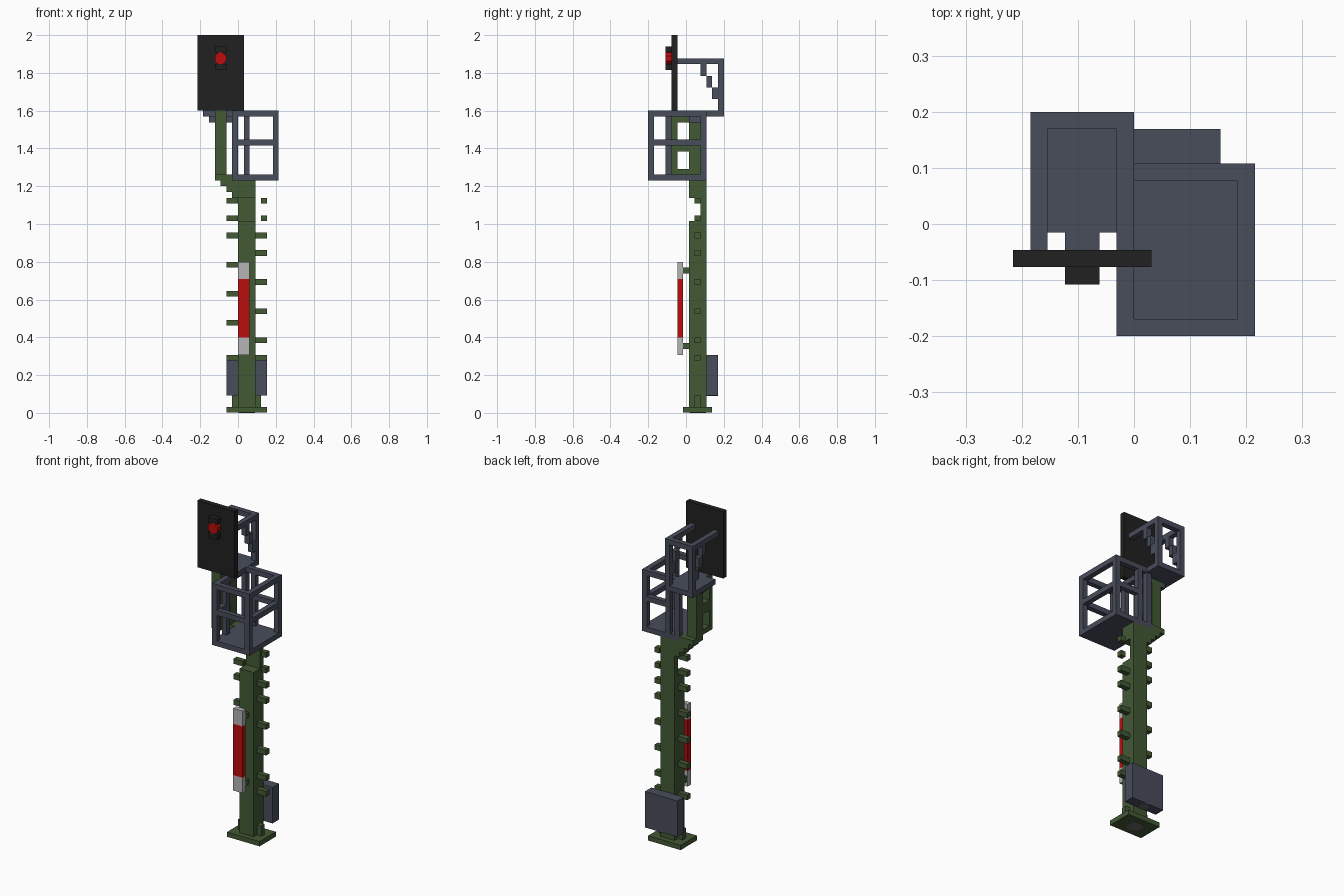
import bpy, bmesh, math
from mathutils import Matrix, Vector

if "Cube" in bpy.data.objects:
    bpy.data.objects.remove(bpy.data.objects["Cube"], do_unlink=True)

U = 2 / 65  # grid unit: the whole signal mast is 65 units tall


def material(name, rgb):
    m = bpy.data.materials.new(name)
    m.use_nodes = True
    m.diffuse_color = (*rgb, 1)
    bsdf = next(n for n in m.node_tree.nodes if n.type == 'BSDF_PRINCIPLED')
    bsdf.inputs["Base Color"].default_value = (*rgb, 1)
    return m


GREEN = material("mast green", (0.055, 0.100, 0.036))
STEEL = material("blue grey steel", (0.064, 0.074, 0.105))
BLACK = material("board black", (0.015, 0.015, 0.015))
RED = material("signal red", (0.50, 0.004, 0.004))
WHITE = material("pale grey", (0.46, 0.46, 0.46))
CABLE = material("cable grey", (0.13, 0.13, 0.13))


def finish(name, bm, mat):
    me = bpy.data.meshes.new(name)
    bm.to_mesh(me)
    bm.free()
    me.materials.append(mat)
    ob = bpy.data.objects.new(name, me)
    bpy.context.collection.objects.link(ob)
    return ob


def boxes(name, mat, *spans):
    """One object from boxes given as (x0, x1, y0, y1, z0, z1) in grid units."""
    bm = bmesh.new()
    for x0, x1, y0, y1, z0, z1 in spans:
        size = Matrix.Diagonal(((x1 - x0) * U, (y1 - y0) * U, (z1 - z0) * U, 1))
        mid = Vector((x0 + x1, y0 + y1, z0 + z1)) * U / 2
        bmesh.ops.create_cube(bm, size=1, matrix=Matrix.Translation(mid) @ size)
    return finish(name, bm, mat)


def prism(name, mat, centre, radius, depth, sides, rot):
    bm = bmesh.new()
    bmesh.ops.create_cone(bm, cap_ends=True, segments=sides, radius1=radius * U,
                          radius2=radius * U, depth=depth * U,
                          matrix=Matrix.Translation(Vector(centre) * U) @ rot)
    return finish(name, bm, mat)


# Foot and mast, with the front notch near the top
boxes("base_plate", GREEN, (-2, 5, -.5, 4.5, .06, 1))
boxes("base_studs", GREEN, (-1, 0, 1.5, 2.5, 1, 3), (3, 4, 1.5, 2.5, 1, 3))
boxes("mast", GREEN, (0, 3, .5, 3.5, 1, 33), (0, 3, 2.5, 3.5, 33, 37),
      (0, 3, .5, 3.5, 37, 40))
prism("base_cable_hole", CABLE, (1.5, 2, .05), 1.4, .1, 24, Matrix())

# Climbing rungs, alternating sides
left = [(-2, 0, 1.5, 2.5, z, z + 1) for z in (9, 15, 20, 25, 30, 33, 36)]
right = [(3, 5, 1.5, 2.5, z, z + 1) for z in (9, 12, 17, 22, 27, 30)]
right += [(4, 5, 1.5, 2.5, z, z + 1) for z in (33, 36)]
boxes("rungs", GREEN, *left, *right)

# Equipment box on the back
boxes("equipment_box", STEEL, (-2, 5, 3.5, 5.5, 3, 10))
prism("box_cable_stub", CABLE, (1.5, 4.5, 3), 1, .2, 24, Matrix())

# Red and white marker panel on the front
boxes("marker_brackets", GREEN, *[(0, 2, -.5, .5, z, z + 1) for z in (11, 24)])
boxes("marker_ends", WHITE, (0, 2, -1.5, -.5, 10, 13), (0, 2, -1.5, -.5, 23, 26))
boxes("marker_centre", RED, (0, 2, -1.5, -.5, 13, 23))

# Stepped cantilever and offset upper post
boxes("cantilever", GREEN, *[(-1 - i, 0 if i < 3 else -1, .5, 3.5, 37 + i, 38 + i)
                             for i in range(4)])
boxes("upper_post", GREEN, (-4, -2, .5, 2.5, 41, 51), (-4, -2, -2.5, -1.5, 41, 52),
      *[(-4, -2, -1.5, .5, a, b) for a, b in ((41, 42), (45, 47), (50, 51))])

# Lower basket: floor, posts, mid rail with an entry gap, closed top rail
boxes("basket_floor", STEEL, (-1, 7, -6.5, 3.5, 40, 41))
boxes("basket_posts", STEEL, *[(x, x + 1, y, y + 1, 41, 51) for x, y in
      ((-1, -6.5), (6, -6.5), (6, 2.5), (-1, 2.5), (1, 2.5), (-1, -3.5))])
boxes("basket_mid_rail", STEEL,
      (0, 6, -6.5, -5.5, 46, 47), (6, 7, -5.5, 2.5, 46, 47),
      (2, 6, 2.5, 3.5, 46, 47), (-1, 0, -5.5, -3.5, 46, 47))
boxes("basket_top_rail", STEEL,
      (-1, 7, -6.5, -5.5, 51, 52), (-1, 7, 2.5, 3.5, 51, 51.99),
      (-1, 0, -5.5, 2.5, 51, 51.99), (6, 7, -5.5, 2.5, 51, 52))

# Upper platform behind the board
boxes("platform_floor", STEEL, (-6, 0, -.5, 6.5, 51, 52), (-4, -2, -1.5, -.5, 51, 52))
boxes("platform_support", STEEL, (-5, -4, .5, 2.5, 50, 51), (-2, -1, .5, 2.5, 50, 51))
boxes("platform_back_rail", STEEL, (-5, -1, 5.5, 6.5, 60, 61))
for side, x in (("left", -1), ("right", -6)):
    boxes("platform_rail_" + side, STEEL, (x, x + 1, -1.5, 6.5, 60, 61),
          (x, x + 1, 5.5, 6.5, 52, 60))
    boxes("platform_brace_" + side, STEEL,
          *[(x, x + 1, 2.5 + i, 3.5 + i, 58 - 2 * i, 60 - 2 * i) for i in range(3)])

# Signal board with its lamp
boxes("signal_board", BLACK, (-7, 1, -2.5, -1.5, 52, 65))
boxes("lamp_hood", BLACK, (-4, -2, -3.5, -2.5, 62, 63), (-4, -2, -3.5, -2.5, 59, 60))
prism("lamp", RED, (-3, -3, 61), 1 / math.cos(math.pi / 8), 1, 8,
      Matrix.Rotation(math.pi / 2, 4, 'X') @ Matrix.Rotation(math.pi / 8, 4, 'Z'))
